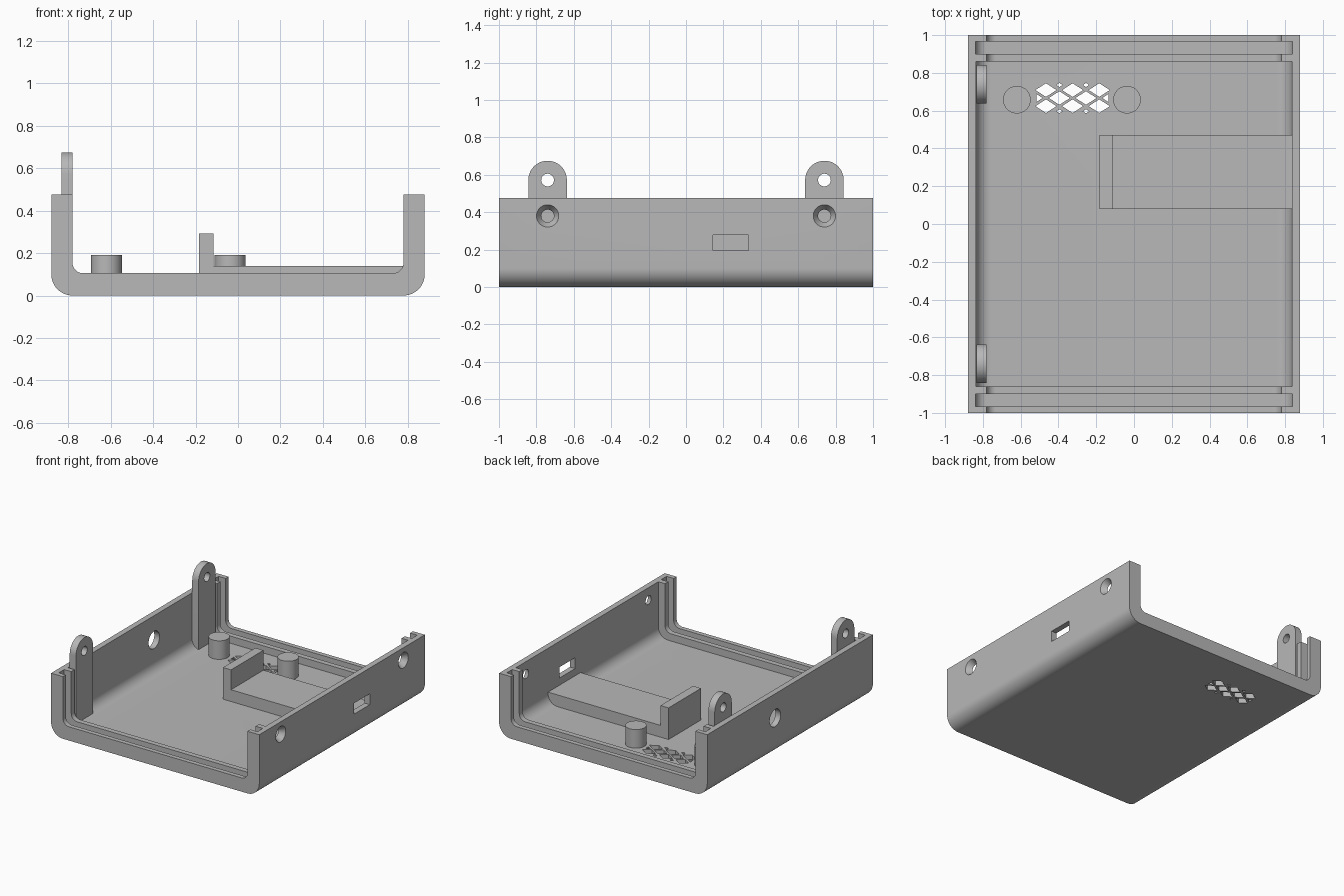
import bpy, bmesh, math
from mathutils import Vector

if "Cube" in bpy.data.objects:
    bpy.data.objects.remove(bpy.data.objects["Cube"])

grey = bpy.data.materials.new("plain_grey")
grey.diffuse_color = (0.48, 0.48, 0.48, 1)
grey.use_nodes = True
grey.node_tree.nodes["Principled BSDF"].inputs["Base Color"].default_value = grey.diffuse_color


def finish(name, bm):
    bmesh.ops.recalc_face_normals(bm, faces=bm.faces[:])
    me = bpy.data.meshes.new(name)
    bm.to_mesh(me)
    bm.free()
    me.materials.append(grey)
    ob = bpy.data.objects.new(name, me)
    bpy.context.collection.objects.link(ob)
    return ob


def add_prism(bm, pts, axis, a, b):
    """Extrude a 2D outline from a to b along an axis."""
    def place(p, t):
        u, v = p
        return {'X': (t, u, v), 'Y': (u, t, v), 'Z': (u, v, t)}[axis]
    lo = [bm.verts.new(place(p, a)) for p in pts]
    hi = [bm.verts.new(place(p, b)) for p in pts]
    n = len(pts)
    bm.faces.new(lo)
    bm.faces.new(hi[::-1])
    for i in range(n):
        j = (i + 1) % n
        bm.faces.new((lo[i], lo[j], hi[j], hi[i]))


def add_cone(bm, y, z, x0, r0, x1, r1, n=40):
    """Round bar or cone along x."""
    ring = [(math.cos(2 * math.pi * i / n), math.sin(2 * math.pi * i / n)) for i in range(n)]
    lo = [bm.verts.new((x0, y + r0 * c, z + r0 * s)) for c, s in ring]
    hi = [bm.verts.new((x1, y + r1 * c, z + r1 * s)) for c, s in ring]
    bm.faces.new(lo)
    bm.faces.new(hi[::-1])
    for i in range(n):
        j = (i + 1) % n
        bm.faces.new((lo[i], lo[j], hi[j], hi[i]))


def rect(u0, u1, v0, v1):
    return [(u0, v0), (u1, v0), (u1, v1), (u0, v1)]


def disc(u, v, r, n=48):
    return [(u + r * math.cos(2 * math.pi * i / n), v + r * math.sin(2 * math.pi * i / n)) for i in range(n)]


def tray_profile(w, z0, r, top, n=12):
    """Square-topped outline with two rounded lower corners."""
    arc = [math.pi / 2 * i / n for i in range(n + 1)]
    right = [(w - r + r * math.sin(t), z0 + r - r * math.cos(t)) for t in arc]
    left = [(-u, v) for u, v in reversed(right)]
    return left + right + [(w, top), (-w, top)]


def prism(name, pts, axis, a, b):
    bm = bmesh.new()
    add_prism(bm, pts, axis, a, b)
    return finish(name, bm)


def cut(target, cutter):
    cutter.hide_render = True
    mod = target.modifiers.new("cut", 'BOOLEAN')
    mod.operation = 'DIFFERENCE'
    mod.solver = 'EXACT'
    mod.object = cutter
    bpy.context.view_layer.objects.active = target
    bpy.ops.object.modifier_apply(modifier=mod.name)
    bpy.data.objects.remove(cutter)


# Shell: rounded tray with open ends
shell = prism("case_shell", tray_profile(0.88, 0, 0.10, 0.475), 'Y', -1, 1)
cut(shell, prism("end_opening", tray_profile(0.78, 0.105, 0.05, 0.7), 'Y', -1.1, 1.1))
cut(shell, prism("main_cavity", tray_profile(0.836, 0.05, 0.08, 0.7), 'Y', -0.86, 0.86))
for s in (-1, 1):
    y0, y1 = sorted((s * 0.90, s * 0.965))
    cut(shell, prism("panel_groove", tray_profile(0.84, 0.05, 0.06, 0.7), 'Y', y0, y1))

# Wall openings: screw holes, slot and cable hole
bm = bmesh.new()
for y in (-0.74, 0.74):
    add_cone(bm, y, 0.38, 0.80, 0.034, 0.85, 0.034)
add_prism(bm, rect(0.145, 0.335, 0.195, 0.278), 'X', 0.75, 0.95)
add_cone(bm, 0.18, 0.29, -0.95, 0.066, -0.75, 0.066)
cut(shell, finish("wall_holes", bm))
bm = bmesh.new()
for y in (-0.74, 0.74):
    add_cone(bm, y, 0.38, 0.84, 0.034, 0.89, 0.066)
cut(shell, finish("countersinks", bm))

# Diamond vent, clipped to a rectangle
bm = bmesh.new()
hw, hh = 0.056, 0.036


def diamond(x, y, a, b):
    add_prism(bm, [(x - a, y), (x, y - b), (x + a, y), (x, y + b)], 'Z', -0.1, 0.2)


for y in (0.709, 0.624):
    for i in range(3):
        diamond(-0.466 + 0.141 * i, y, hw, hh)
for i in range(2):
    diamond(-0.395 + 0.141 * i, 0.667, hw, hh)
    for y in (0.736, 0.597):
        diamond(-0.395 + 0.141 * i, y, 0.016, 0.011)
for x, d in ((-0.516, 0.032), (-0.136, -0.032)):
    add_prism(bm, [(x, 0.646), (x + d, 0.667), (x, 0.688)], 'Z', -0.1, 0.2)
cut(shell, finish("vent_cutter", bm))

# Hinge tabs with rounded tops and a screw hole
for label, y in (("front", -0.74), ("back", 0.74)):
    r, zc = 0.103, 0.572
    arc = [(y + r * math.cos(math.pi * i / 24), zc + r * math.sin(math.pi * i / 24)) for i in range(25)]
    tab = prism(label + "_tab", [(y - r, 0.055), (y + r, 0.055)] + arc, 'X', -0.833, -0.78)
    bm = bmesh.new()
    add_cone(bm, y, 0.572, -0.95, 0.034, -0.7, 0.034)
    cut(tab, finish("tab_hole", bm))

# Board rest: low shelf with an upright stop
prism("board_rest", [(-0.183, 0.045), (0.837, 0.045), (0.837, 0.14), (-0.115, 0.14),
                     (-0.115, 0.292), (-0.183, 0.292)], 'Y', 0.08, 0.472)

# Round posts either side of the vent
for label, x in (("left", -0.62), ("right", -0.037)):
    prism(label + "_post", disc(x, 0.658, 0.073), 'Z', 0.045, 0.192)

# Smooth the curved faces, keep edges sharp
for ob in bpy.context.scene.objects:
    ob.select_set(True)
bpy.context.view_layer.objects.active = shell
bpy.ops.object.shade_smooth_by_angle(angle=math.radians(30))
